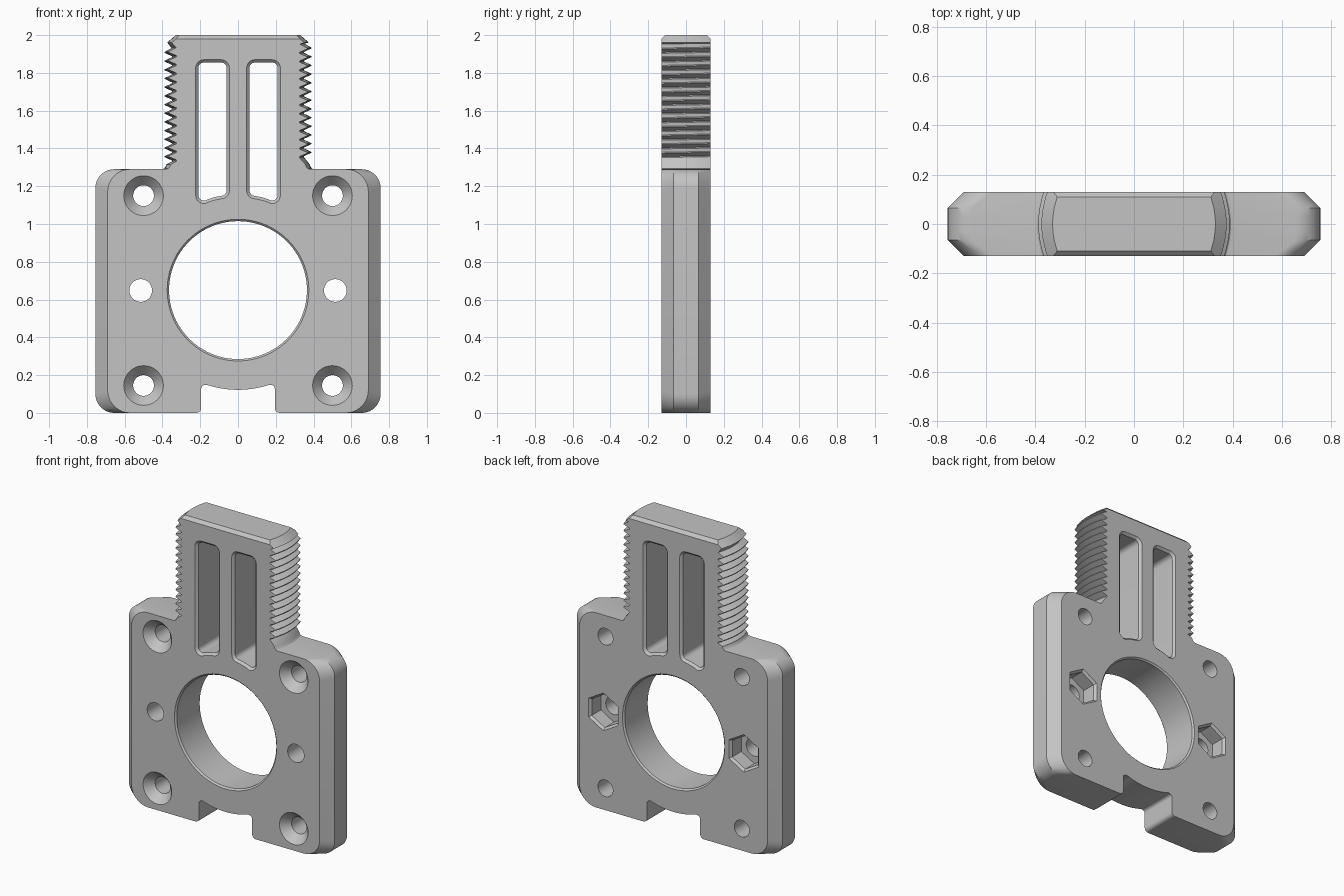
import bpy
import bmesh
from math import sin, cos, pi, sqrt, asin, radians

cube = bpy.data.objects.get("Cube")
if cube:
    bpy.data.objects.remove(cube, do_unlink=True)

HALF = 0.13          # half thickness of the plate
FLAT = 0.065         # half width of the flat side band
PLATE_TOP = 1.29
BORE_Z = 0.65
PITCH = 0.046
TEETH = 13
THREAD_Z = 1.345

grey = bpy.data.materials.new("light grey")
grey.use_nodes = True
colour = (0.55, 0.55, 0.55, 1)
grey.diffuse_color = colour
grey.node_tree.nodes["Principled BSDF"].inputs["Base Color"].default_value = colour


def arc(cx, cz, r, start, end, n):
    """Points on an arc in the front plane, angles in degrees."""
    angles = [radians(start + (end - start) * i / n) for i in range(n + 1)]
    return [(cx + r * cos(a), cz + r * sin(a)) for a in angles]


def loft(name, layers):
    """Solid skinned through (y, outline) layers, capped at both ends."""
    bm = bmesh.new()
    rings = [[bm.verts.new((x, y, z)) for x, z in pts] for y, pts in layers]
    n = len(rings[0])
    for a, b in zip(rings, rings[1:]):
        for i in range(n):
            j = (i + 1) % n
            bm.faces.new((a[i], a[j], b[j], b[i]))
    bm.faces.new(rings[0][::-1])
    bm.faces.new(rings[-1])
    bmesh.ops.recalc_face_normals(bm, faces=bm.faces[:])
    mesh = bpy.data.meshes.new(name)
    bm.to_mesh(mesh)
    bm.free()
    mesh.materials.append(grey)
    obj = bpy.data.objects.new(name, mesh)
    bpy.context.collection.objects.link(obj)
    return obj


def half_outline(y, side):
    """One half of the outline at depth y, from notch centre up to the top."""
    slope = max(0, abs(y) - FLAT)
    w = 0.755 - slope
    r = 0.10 + 0.3 * slope
    # bottom notch, following the bore
    pts = [(x, BORE_Z - sqrt(0.528 ** 2 - x * x)) for x in (0.03, 0.065, 0.1, 0.135, 0.165)]
    pts += arc(0.174, 0.127, 0.021, 75, 0, 4)
    pts += arc(0.22, 0.025, 0.025, 180, 270, 4)
    # rounded plate corners
    pts += arc(w - r, r, r, -90, 0, 10)
    pts += arc(w - r, PLATE_TOP - r, r, 0, 90, 10)
    # neck fillet, then thread profile as (radius, height)
    stem = [(0.405, PLATE_TOP), (0.393, 1.293), (0.384, 1.302), (0.38, 1.315)]
    turn = side * asin(y / 0.39) / (2 * pi)
    lead = PITCH * (turn + (0.25 if side > 0 else -0.25))
    for k in range(TEETH):
        base = THREAD_Z + k * PITCH + lead
        stem += [(0.35, base - 0.06 * PITCH), (0.35, base + 0.06 * PITCH),
                 (0.388, base + 0.44 * PITCH), (0.388, base + 0.56 * PITCH)]
    # tapered tip, dropped at the front and back for the edge bevel
    drop = 0.02 if abs(y) > 0.12 else 0
    stem += [(0.352, THREAD_Z + TEETH * PITCH + lead), (0.375, 1.961),
             (0.33 + drop * 1.1, 2 - drop)]
    pts += [(sqrt(rad * rad - y * y), z) for rad, z in stem]
    return pts


def outline(y):
    right = half_outline(y, 1)
    left = [(-x, z) for x, z in half_outline(y, -1)]
    return [(0, BORE_Z - 0.528)] + right + left[::-1]


depths = [-HALF, -0.11, -FLAT, -0.03, 0, 0.03, FLAT, 0.11, HALF]
body = loft("threaded_mount_plate", [(y, outline(y)) for y in depths])

# Cutters
cutters = []


def round_cutter(name, x, z, profile, sides=48, phase=0):
    layers = [(y, arc(x, z, r, phase, phase + 360, sides)[:-1]) for y, r in profile]
    cutters.append(loft(name, layers))


def slot_outline(side, grow):
    """Rounded slot whose lower end follows the bore."""
    x0, x1, top = 0.06 - grow, 0.21 + grow, 1.855 + grow
    r = 0.03 + grow
    low = 0.507 - grow
    pts = arc(x1 - r, top - r, r, 0, 90, 6) + arc(x0 + r, top - r, r, 90, 180, 6)
    floor = [BORE_Z + sqrt(low * low - x * x) for x in (x0 + r, x1 - r)]
    pts += arc(x0 + r, floor[0] + r, r, 180, 263, 6)
    for i in range(1, 4):
        x = x0 + r + (x1 - x0 - 2 * r) * i / 4
        pts.append((x, BORE_Z + sqrt(low * low - x * x)))
    pts += arc(x1 - r, floor[1] + r, r, 250, 360, 6)
    return [(side * x, z) for x, z in pts]


def both_faces(size, bevel):
    """Through profile with a bevel on the front and back."""
    out = HALF + 0.01
    return [(-out, size + bevel + 0.01), (-HALF + bevel, size),
            (HALF - bevel, size), (out, size + bevel + 0.01)]


round_cutter("bore_cutter", 0, BORE_Z, both_faces(0.365, 0.01), 96)
for s in (-1, 1):
    for z in (0.145, 1.15):
        round_cutter("screw_cutter", s * 0.5, z,
                     [(-0.14, 0.115), (-0.13, 0.105), (-0.075, 0.055), (0.14, 0.055)])
    round_cutter("bolt_cutter", s * 0.515, 0.648, [(-0.14, 0.06), (0.14, 0.06)])
    round_cutter("nut_pocket_cutter", s * 0.515, 0.648,
                 [(0.02, 0.11), (0.115, 0.11), (0.14, 0.135)], 6, 30)
    cutters.append(loft("slot_cutter", [(y, slot_outline(s, g)) for y, g in both_faces(0, 0.015)]))

bpy.ops.object.select_all(action="DESELECT")
bpy.context.view_layer.objects.active = body
body.select_set(True)
for cutter in cutters:
    cutter.hide_render = True
    mod = body.modifiers.new("cut", "BOOLEAN")
    mod.operation = "DIFFERENCE"
    mod.solver = "EXACT"
    mod.object = cutter
    bpy.ops.object.modifier_apply(modifier=mod.name)
    bpy.data.objects.remove(cutter, do_unlink=True)

bpy.ops.object.shade_smooth_by_angle(angle=radians(30))
